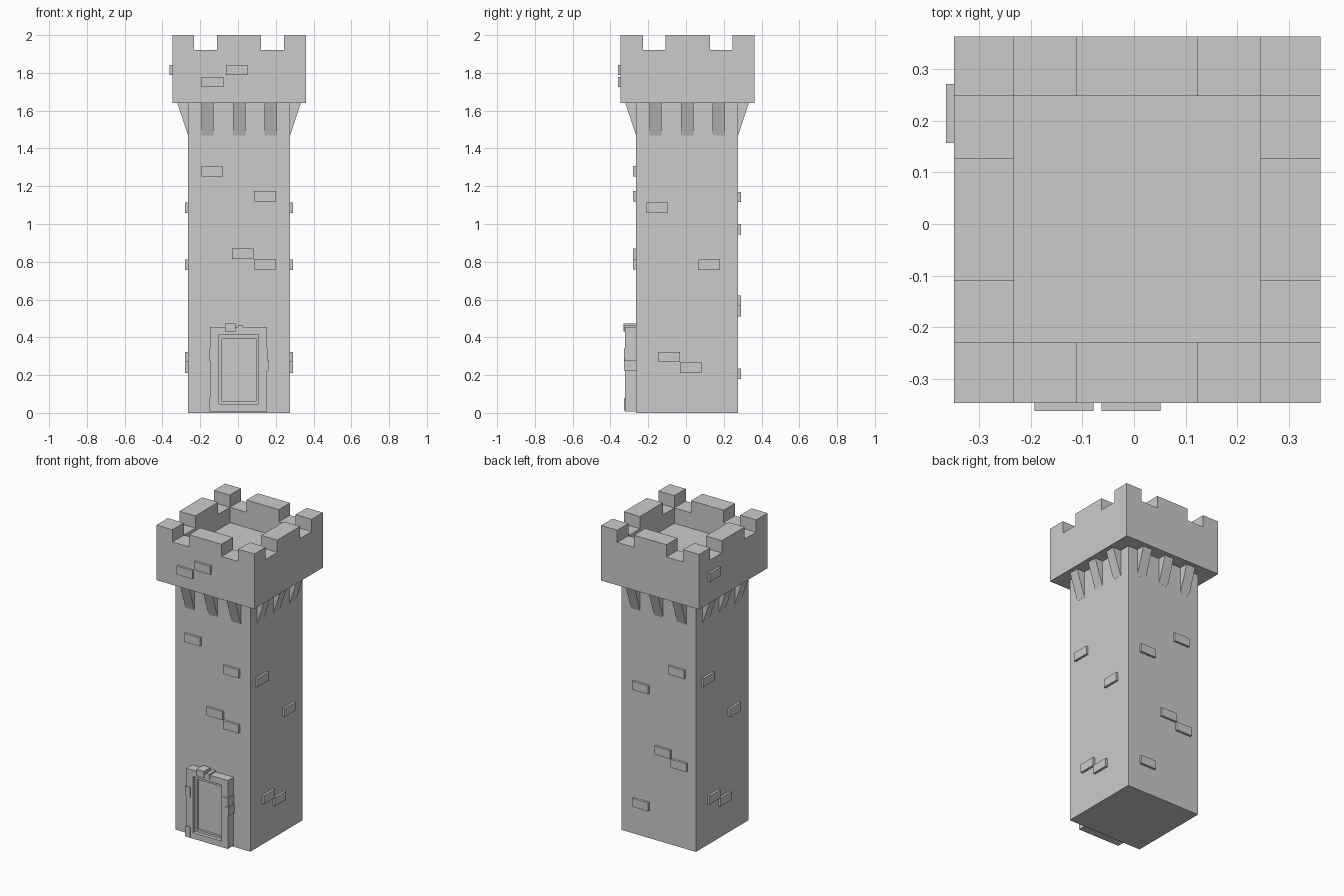
import bpy, bmesh

if "Cube" in bpy.data.objects:
    bpy.data.objects.remove(bpy.data.objects["Cube"])

C = 0.0055            # tower axis offset in x and y
BODY = (-0.265, 0.275)
XS = [-0.348, -0.232, -0.112, 0.123, 0.244, 0.360]
YS = [-0.346, -0.228, -0.109, 0.127, 0.247, 0.362]
CROWN_BASE, FLOOR, NOTCH, TOP = 1.64, 1.82, 1.92, 2.0


def finish(name, bm):
    bmesh.ops.remove_doubles(bm, verts=bm.verts, dist=1e-5)
    bmesh.ops.recalc_face_normals(bm, faces=bm.faces)
    me = bpy.data.meshes.new(name)
    bm.to_mesh(me)
    bm.free()
    ob = bpy.data.objects.new(name, me)
    bpy.context.collection.objects.link(ob)
    return ob


def quad(bm, pts):
    bm.faces.new([bm.verts.new(p) for p in pts])


def box(name, x, y, z):
    bm = bmesh.new()
    bmesh.ops.create_cube(bm, size=1)
    for v in bm.verts:
        v.co = [r[0] if c < 0 else r[1] for c, r in zip(v.co, (x, y, z))]
    return finish(name, bm)


# tower shaft
box("shaft", BODY, BODY, (0, CROWN_BASE))

# battlement crown: 5x5 stepped height field, closed underneath
def height(i, j):
    if not (0 <= i < 5 and 0 <= j < 5):
        return CROWN_BASE
    if 0 < i < 4 and 0 < j < 4:
        return FLOOR
    return NOTCH if (i % 2 or j % 2) else TOP

bm = bmesh.new()
for i in range(-1, 5):
    for j in range(-1, 5):
        h = height(i, j)
        if i >= 0 and j >= 0:
            x0, x1, y0, y1 = XS[i], XS[i + 1], YS[j], YS[j + 1]
            for z in (h, CROWN_BASE):
                quad(bm, [(x0, y0, z), (x1, y0, z), (x1, y1, z), (x0, y1, z)])
        hx, hy = height(i + 1, j), height(i, j + 1)
        if j >= 0 and hx != h:
            x = XS[i + 1]
            quad(bm, [(x, YS[j], h), (x, YS[j + 1], h), (x, YS[j + 1], hx), (x, YS[j], hx)])
        if i >= 0 and hy != h:
            y = YS[j + 1]
            quad(bm, [(XS[i], y, h), (XS[i + 1], y, h), (XS[i + 1], y, hy), (XS[i], y, hy)])
finish("battlement_crown", bm)

# wedge corbels, three per side
for side in range(4):
    for k in (-0.167, 0, 0.167):
        bm = bmesh.new()
        prof = [(-0.26, 1.468), (-0.27, 1.468), (-0.327, CROWN_BASE), (-0.26, CROWN_BASE)]
        rings = []
        for s in (k - 0.033, k + 0.033):
            ring = []
            for d, z in prof:
                x, y = s, d
                for _ in range(side):
                    x, y = -y, x
                ring.append(bm.verts.new((x + C, y + C, z)))
            rings.append(ring)
            bm.faces.new(ring)
        for n in range(4):
            m = (n + 1) % 4
            bm.faces.new((rings[0][n], rings[0][m], rings[1][m], rings[1][n]))
        finish("corbel", bm)

# raised bricks: (centre along wall, centre height)
W, H, OUT = 0.057, 0.0275, 0.015
front = [(-0.137, 1.28), (0.143, 1.146), (0.026, 0.842), (0.143, 0.786)]
back = [(-0.131, 1.143), (0.129, 0.973), (-0.031, 0.593), (-0.148, 0.538), (0.129, 0.208)]
right = [(-0.152, 1.087), (0.124, 0.785), (-0.089, 0.296), (0.026, 0.239)]
left = [(2 * C - y, z) for y, z in right]


def brick(axis, wall, sign, c, z):
    depth = sorted((wall - sign * 0.01, wall + sign * OUT))
    along = (c - W, c + W)
    x, y = (depth, along) if axis == 'x' else (along, depth)
    box("raised_brick", x, y, (z - H, z + H))


for axis, wall, sign, items in (('y', BODY[0], -1, front), ('y', BODY[1], 1, back),
                                ('x', BODY[1], 1, right), ('x', BODY[0], -1, left),
                                ('y', YS[0], -1, [(-0.006, 1.815), (-0.135, 1.752)]),
                                ('x', XS[0], -1, [(0.214, 1.815)])):
    for c, z in items:
        brick(axis, wall, sign, c, z)

# door surround: nested rectangles (x0, x1, z0, z1, y) stepping inward to the panel
loops = [(-0.148, 0.153, 0.008, 0.455, -0.26),
         (-0.148, 0.153, 0.008, 0.455, -0.324),
         (-0.100, 0.108, 0.047, 0.414, -0.324),
         (-0.100, 0.108, 0.047, 0.414, -0.300),
         (-0.086, 0.096, 0.061, 0.390, -0.300),
         (-0.086, 0.096, 0.061, 0.390, -0.285)]
bm = bmesh.new()
rings = [[bm.verts.new(p) for p in ((a, y, c), (b, y, c), (b, y, d), (a, y, d))]
         for a, b, c, d, y in loops]
for r, s in zip(rings, rings[1:]):
    for n in range(4):
        m = (n + 1) % 4
        bm.faces.new((r[n], r[m], s[m], s[n]))
bm.faces.new(rings[-1])
bm.faces.new(rings[0])
finish("door_and_surround", bm)

# stones standing slightly proud of the door surround
for x, z, y in (((-0.068, -0.014), (0.43, 0.473), -0.332),
                ((0.0, 0.025), (0.43, 0.464), -0.328),
                ((-0.154, -0.115), (0.275, 0.34), -0.329),
                ((-0.154, -0.115), (0.012, 0.08), -0.329),
                ((0.12, 0.158), (0.285, 0.342), -0.329),
                ((0.13, 0.161), (0.225, 0.28), -0.327)):
    box("surround_stone", x, (y, -0.262), z)
